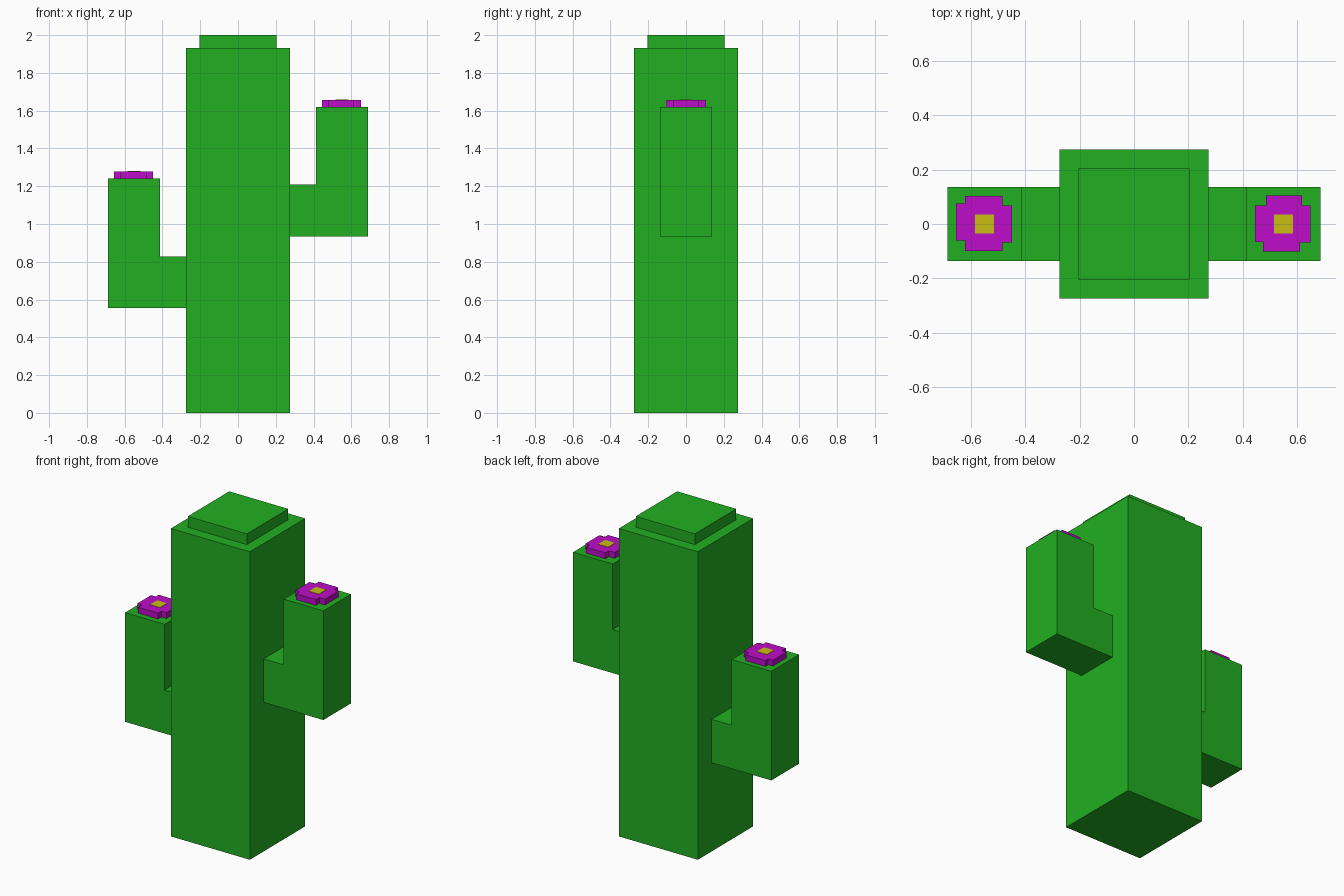
import bpy, bmesh
from mathutils import Vector

if "Cube" in bpy.data.objects:
    bpy.data.objects.remove(bpy.data.objects["Cube"])


def material(name, colour):
    m = bpy.data.materials.new(name)
    m.diffuse_color = (*colour, 1)
    m.use_nodes = True
    m.node_tree.nodes["Principled BSDF"].inputs["Base Color"].default_value = m.diffuse_color
    return m


green = material("cactus green", (0.016, 0.43, 0.016))
magenta = material("petal magenta", (0.51, 0.004, 0.58))
yellow = material("flower yellow", (0.58, 0.51, 0.007))


def prism(name, points, offset, mat):
    """Extrude a flat outline of 3D points along offset."""
    bm = bmesh.new()
    face = bm.faces.new([bm.verts.new(p) for p in points])
    new = bmesh.ops.extrude_face_region(bm, geom=[face])["geom"]
    bmesh.ops.translate(bm, vec=Vector(offset),
                        verts=[v for v in new if isinstance(v, bmesh.types.BMVert)])
    bmesh.ops.recalc_face_normals(bm, faces=bm.faces)
    mesh = bpy.data.meshes.new(name)
    bm.to_mesh(mesh)
    bm.free()
    mesh.materials.append(mat)
    ob = bpy.data.objects.new(name, mesh)
    bpy.context.collection.objects.link(ob)


def block(name, cx, half, z0, z1, mat):
    pts = [(cx + sx * half, sy * half, z0)
           for sx, sy in ((-1, -1), (1, -1), (1, 1), (-1, 1))]
    prism(name, pts, (0, 0, z1 - z0), mat)


# Trunk and its raised cap
block("trunk", 0, 0.274, 0, 1.932, green)
block("trunk_cap", 0, 0.205, 1.932, 2.0, green)


def arm(side, sign, z):
    """L-shaped arm growing from the trunk, bottom at height z."""
    outline = [(0.274, 0), (0.688, 0), (0.688, 0.685),
               (0.413, 0.685), (0.413, 0.273), (0.274, 0.273)]
    prism(side + "_arm", [(sign * x, -0.137, z + h) for x, h in outline],
          (0, 0.274, 0), green)


def flower(side, cx, z, top, right, bottom, left):
    """Four blunt petals, each given as (start, end, reach), and a yellow centre."""
    (ta, tb, tr), (ra, rb, rr) = top, right
    (ba, bb, br), (la, lb, lr) = bottom, left
    pts = [(ta, tr), (tb, tr), (tb, rb), (rr, rb), (rr, ra), (bb, ra),
           (bb, br), (ba, br), (ba, la), (lr, la), (lr, lb), (ta, lb)]
    prism(side + "_flower_petals", [(cx + x, y, z) for x, y in pts],
          (0, 0, 0.037), magenta)
    block(side + "_flower_centre", cx, 0.035, z + 0.03, z + 0.039, yellow)


arm("left", -1, 0.556)
arm("right", 1, 0.935)
flower("left", -0.551, 1.241, (-0.072, 0.066, 0.104), (-0.068, 0.068, 0.102),
       (-0.072, 0.066, -0.1), (-0.06, 0.075, -0.105))
flower("right", 0.551, 1.62, (-0.064, 0.069, 0.105), (-0.068, 0.068, 0.1),
       (-0.075, 0.061, -0.102), (-0.066, 0.069, -0.105))
